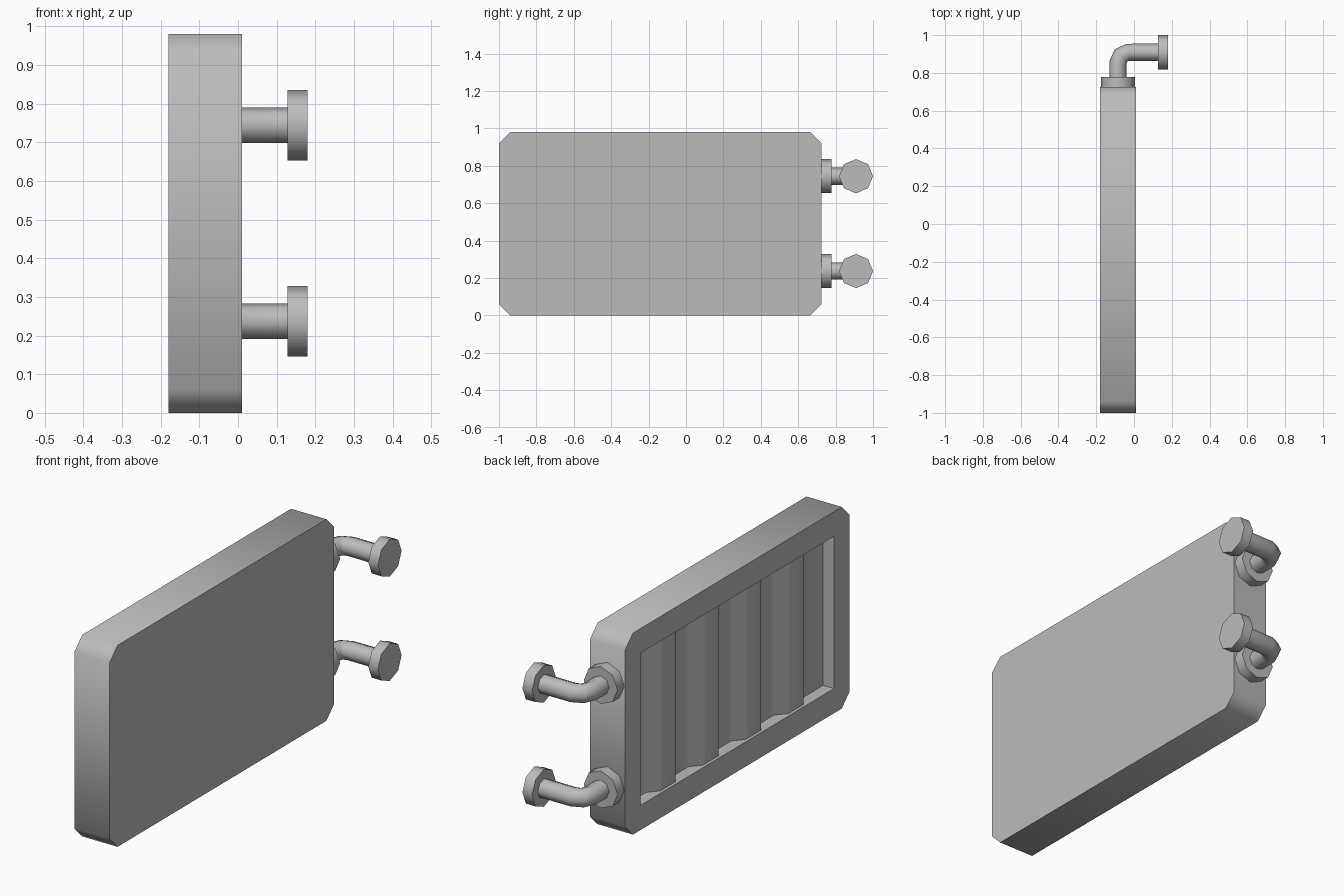
import bpy, bmesh, math
from mathutils import Matrix, Vector

if "Cube" in bpy.data.objects:
    bpy.data.objects.remove(bpy.data.objects["Cube"], do_unlink=True)

grey = bpy.data.materials.new("plain_grey")
grey.use_nodes = True
grey.diffuse_color = (0.5, 0.5, 0.5, 1)
grey.node_tree.nodes["Principled BSDF"].inputs["Base Color"].default_value = (0.5, 0.5, 0.5, 1)


def activate(obj):
    bpy.ops.object.select_all(action='DESELECT')
    obj.select_set(True)
    bpy.context.view_layer.objects.active = obj


def finish(name, bm):
    mesh = bpy.data.meshes.new(name)
    bmesh.ops.recalc_face_normals(bm, faces=bm.faces)
    bm.to_mesh(mesh)
    bm.free()
    mesh.materials.append(grey)
    obj = bpy.data.objects.new(name, mesh)
    bpy.context.collection.objects.link(obj)
    return obj


def smooth(obj):
    activate(obj)
    bpy.ops.object.shade_smooth_by_angle(angle=math.radians(60))


def box(lo, hi):
    lo, hi = Vector(lo), Vector(hi)
    bm = bmesh.new()
    bmesh.ops.create_cube(bm, size=1, matrix=Matrix.Translation((lo + hi) / 2) @ Matrix.Diagonal((*(hi - lo), 1)))
    return bm


BACK, FACE = -0.18, 0.01
DEPTH = 0.06

# Panel body with chamfered corners
bm = box((BACK, -1, 0), (FACE, 0.725, 0.98))
corners = [e for e in bm.edges if abs(e.verts[0].co.x - e.verts[1].co.x) > 0.1]
bmesh.ops.bevel(bm, geom=corners, offset=0.06, segments=1, affect='EDGES')
body = finish("panel_body", bm)

# Rectangular recess in the -x side
cutter = finish("recess_cutter", box((BACK - 0.1, -0.88, 0.12), (BACK + DEPTH, 0.605, 0.86)))
cutter.hide_render = True
cut = body.modifiers.new("recess", 'BOOLEAN')
cut.operation = 'DIFFERENCE'
cut.solver = 'EXACT'
cut.object = cutter
activate(body)
bpy.ops.object.modifier_apply(modifier=cut.name)
bpy.data.objects.remove(cutter, do_unlink=True)
smooth(body)

# Corrugated sheet inside the recess: four raised ribs
low, high = BACK + DEPTH - 0.002, BACK + 0.015
profile = [(low, 0.605)]
for i in range(4):
    crest = 0.315 - 0.328 * i
    profile += [(low, crest + 0.168), (high, crest + 0.118), (high, crest), (low, crest - 0.05)]
profile.append((low, -0.88))
bm = bmesh.new()
rows = [[bm.verts.new((x, y, z)) for x, y in profile] for z in (0.12, 0.86)]
for i in range(len(profile) - 1):
    bm.faces.new((rows[0][i], rows[0][i + 1], rows[1][i + 1], rows[1][i]))
sheet = finish("corrugated_sheet", bm)
if sheet.data.polygons[0].normal.x > 0:
    sheet.data.flip_normals()
smooth(sheet)


# Octagonal disc along an axis, with a corner pointing up
def disc(name, centre, axis):
    bm = bmesh.new()
    turn = Matrix.Rotation(math.pi / 2, 4, 'Y' if axis == 'x' else 'X')
    bmesh.ops.create_cone(bm, cap_ends=True, segments=8, radius1=0.091, radius2=0.091,
                          depth=0.052, matrix=Matrix.Translation(centre) @ turn)
    smooth(finish(name, bm))


# Two bent pipes, each with a wall flange and an end flange
PX, PY = -0.085, 0.909
for label, z in (("lower", 0.237), ("upper", 0.744)):
    disc(label + "_wall_flange", (PX, 0.751, z), 'y')
    disc(label + "_end_flange", (0.154, PY, z), 'x')
    curve = bpy.data.curves.new(label + "_pipe", 'CURVE')
    curve.dimensions = '3D'
    curve.bevel_depth = 0.046
    curve.bevel_resolution = 2
    path = [(PX, 0.76), (PX, PY - 0.055), (PX + 0.016, PY - 0.016), (PX + 0.055, PY), (0.14, PY)]
    spline = curve.splines.new('POLY')
    spline.points.add(len(path) - 1)
    for point, (x, y) in zip(spline.points, path):
        point.co = (x, y, z, 1)
    curve.materials.append(grey)
    pipe = bpy.data.objects.new(label + "_pipe", curve)
    bpy.context.collection.objects.link(pipe)
    activate(pipe)
    bpy.ops.object.convert(target='MESH')
    smooth(bpy.context.view_layer.objects.active)
